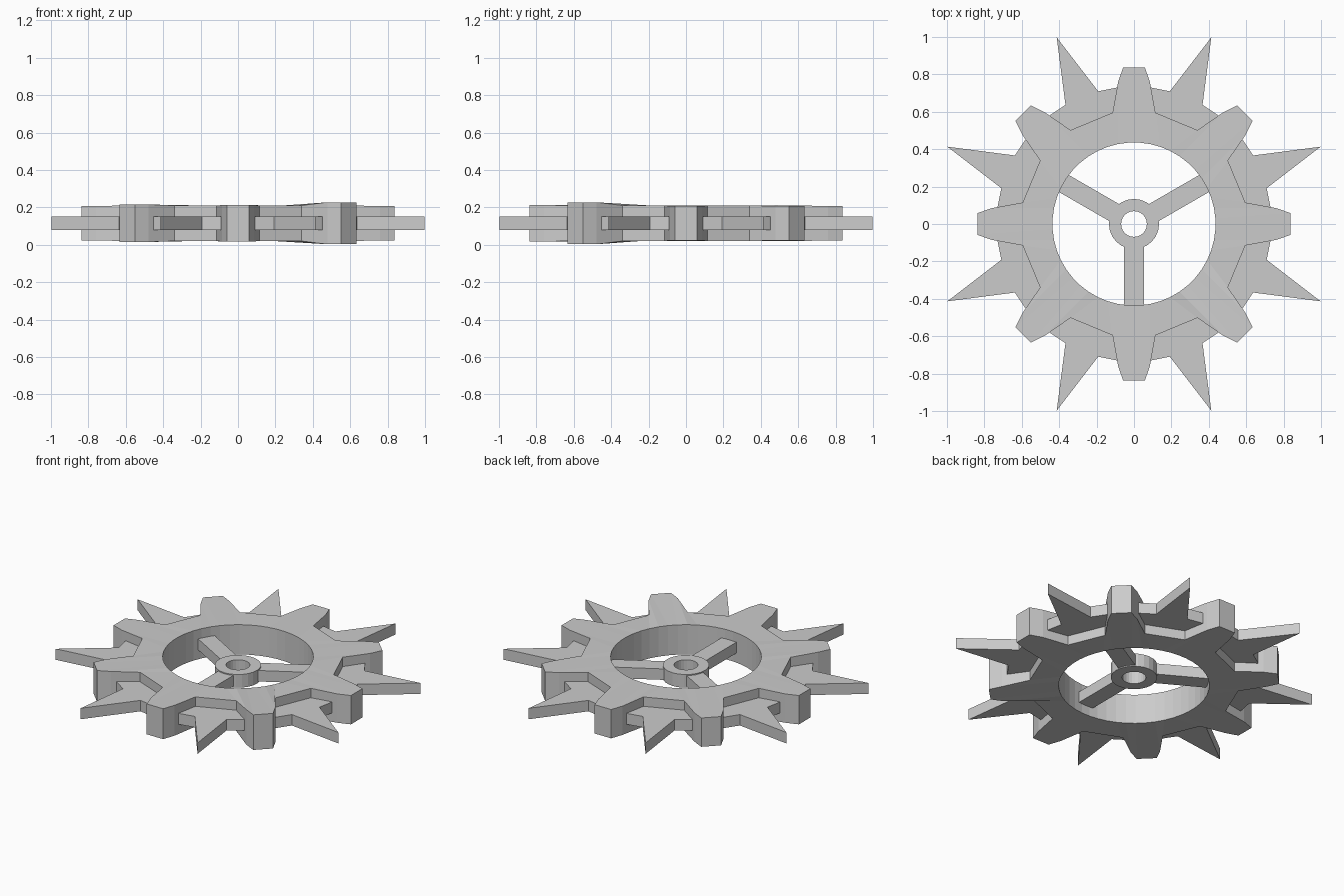
import bpy, bmesh
from math import sin, cos, radians, atan2, degrees, hypot

if "Cube" in bpy.data.objects:
    bpy.data.objects.remove(bpy.data.objects["Cube"])

MID = 0.115  # mid-plane height


def finish(bm, name):
    bmesh.ops.recalc_face_normals(bm, faces=bm.faces)
    mesh = bpy.data.meshes.new(name)
    bm.to_mesh(mesh)
    bm.free()
    obj = bpy.data.objects.new(name, mesh)
    bpy.context.collection.objects.link(obj)
    return obj


def ring_solid(name, outer, inner):
    """Closed ring from matching outer/inner lists of (angle, radius, half thickness)."""
    bm = bmesh.new()

    def loop(points, side):
        return [bm.verts.new((r * cos(radians(a)), r * sin(radians(a)), MID + side * h))
                for a, r, h in points]

    loops = [loop(outer, 1), loop(inner, 1), loop(inner, -1), loop(outer, -1)]
    n = len(outer)
    for k in range(4):
        p, q = loops[k], loops[(k + 1) % 4]
        for i in range(n):
            j = (i + 1) % n
            bm.faces.new((p[i], p[j], q[j], q[i]))
    return finish(bm, name)


# Thick gear ring: eight blunt teeth, a few flared at the tip
tooth = [(0.595, -0.115), (0.76, -0.085), (0.838, -0.058),
         (0.838, 0.058), (0.76, 0.085), (0.595, 0.115)]
flare = {225: 0.1, 270: 0.097, 315: 0.112}
outer, inner = [], []
for t in range(8):
    base = t * 45
    tip = flare.get(base, 0.092)
    for i, (d, w) in enumerate(tooth):
        h = 0.095 if i in (0, 5) else tip
        outer.append((base + degrees(atan2(w, d)), hypot(d, w), h))
        inner.append((base - 18.75 + 7.5 * i, 0.436, 0.095))
ring_solid("gear_ring", outer, inner)

# Thin spiked plate set inside the gear ring
outer, inner = [], []
for s in range(8):
    base = 22.5 + s * 45
    for da, r in ((-15, 0.735), (-7.4, 0.735), (0, 1.08),
                  (7.4, 0.735), (15, 0.735), (22.5, 0.735)):
        outer.append((base + da, r, 0.035))
        inner.append((base + da, 0.5, 0.035))
ring_solid("spike_plate", outer, inner)

# Centre hub with axle hole
ring_solid("hub", [(15 * i, 0.134, 0.042) for i in range(24)],
           [(15 * i, 0.069, 0.042) for i in range(24)])

# Three spokes joining hub and ring
for k, angle in enumerate((30, 150, 270)):
    bm = bmesh.new()
    bmesh.ops.create_cube(bm, size=1)
    for v in bm.verts:
        v.co = (0.285 + v.co.x * 0.35, v.co.y * 0.105, MID + v.co.z * 0.07)
    spoke = finish(bm, f"spoke_{k + 1}")
    spoke.rotation_euler.z = radians(angle)
